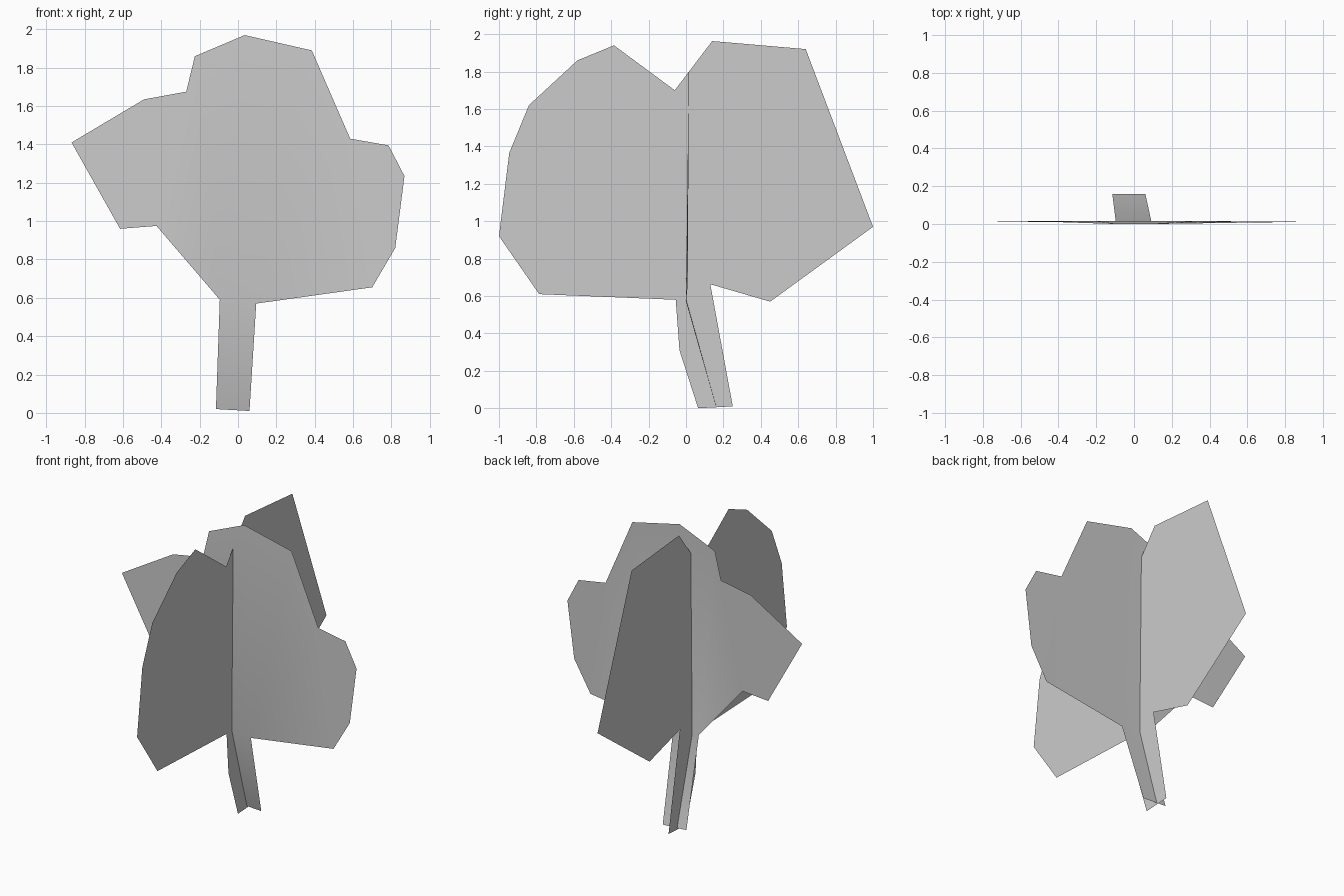
import bpy
import bmesh

cube = bpy.data.objects.get("Cube")
if cube:
    bpy.data.objects.remove(cube, do_unlink=True)

# Single plain grey
grey = bpy.data.materials.new("plain grey")
grey.use_nodes = True
tone = (0.6, 0.6, 0.6, 1)
grey.diffuse_color = tone
grey.node_tree.nodes["Principled BSDF"].inputs["Base Color"].default_value = tone


def card(name, crown, stem, place):
    """Flat cutout: crown outline whose last and first points join the stem."""
    bm = bmesh.new()
    top = [bm.verts.new(place(a, z)) for a, z in crown]
    low = [bm.verts.new(place(a, z)) for a, z in stem]
    bm.faces.new(top)
    bm.faces.new([top[0], top[-1]] + low)
    bmesh.ops.triangulate(bm, faces=bm.faces[:], ngon_method='BEAUTY')
    bmesh.ops.recalc_face_normals(bm, faces=bm.faces[:])
    mesh = bpy.data.meshes.new(name)
    bm.to_mesh(mesh)
    bm.free()
    mesh.materials.append(grey)
    obj = bpy.data.objects.new(name, mesh)
    bpy.context.collection.objects.link(obj)
    return obj


def wide_place(x, z):
    # The stem leans back below the crown, which is almost upright
    if z < 0.3:
        y = 0.16
    elif z < 0.6:
        y = 0.0
    else:
        y = 0.005 + 0.006 * z
    return (x, y, z)


# Crown card seen from the front, with its bent stem
wide = card(
    "wide_foliage_card",
    [(0.095, 0.57), (0.7, 0.655), (0.82, 0.86), (0.868, 1.235), (0.785, 1.395),
     (0.585, 1.43), (0.385, 1.89), (0.035, 1.97), (-0.225, 1.86), (-0.27, 1.675),
     (-0.49, 1.635), (-0.868, 1.41), (-0.615, 0.96), (-0.425, 0.975), (-0.095, 0.59)],
    [(-0.115, 0.02), (0.06, 0.01)], wide_place)
wide.data.shade_smooth()

# Crown card running front to back
card(
    "deep_foliage_card",
    [(0.13, 0.663), (0.45, 0.57), (1, 0.97), (0.64, 1.92), (0.14, 1.963),
     (-0.06, 1.7), (-0.24, 1.74), (-0.385, 1.94), (-0.58, 1.86), (-0.84, 1.62),
     (-0.945, 1.365), (-1, 0.92), (-0.785, 0.61), (-0.055, 0.58)],
    [(-0.035, 0.31), (0.065, 0), (0.25, 0.01)],
    lambda y, z: (-0.046, y, z))
